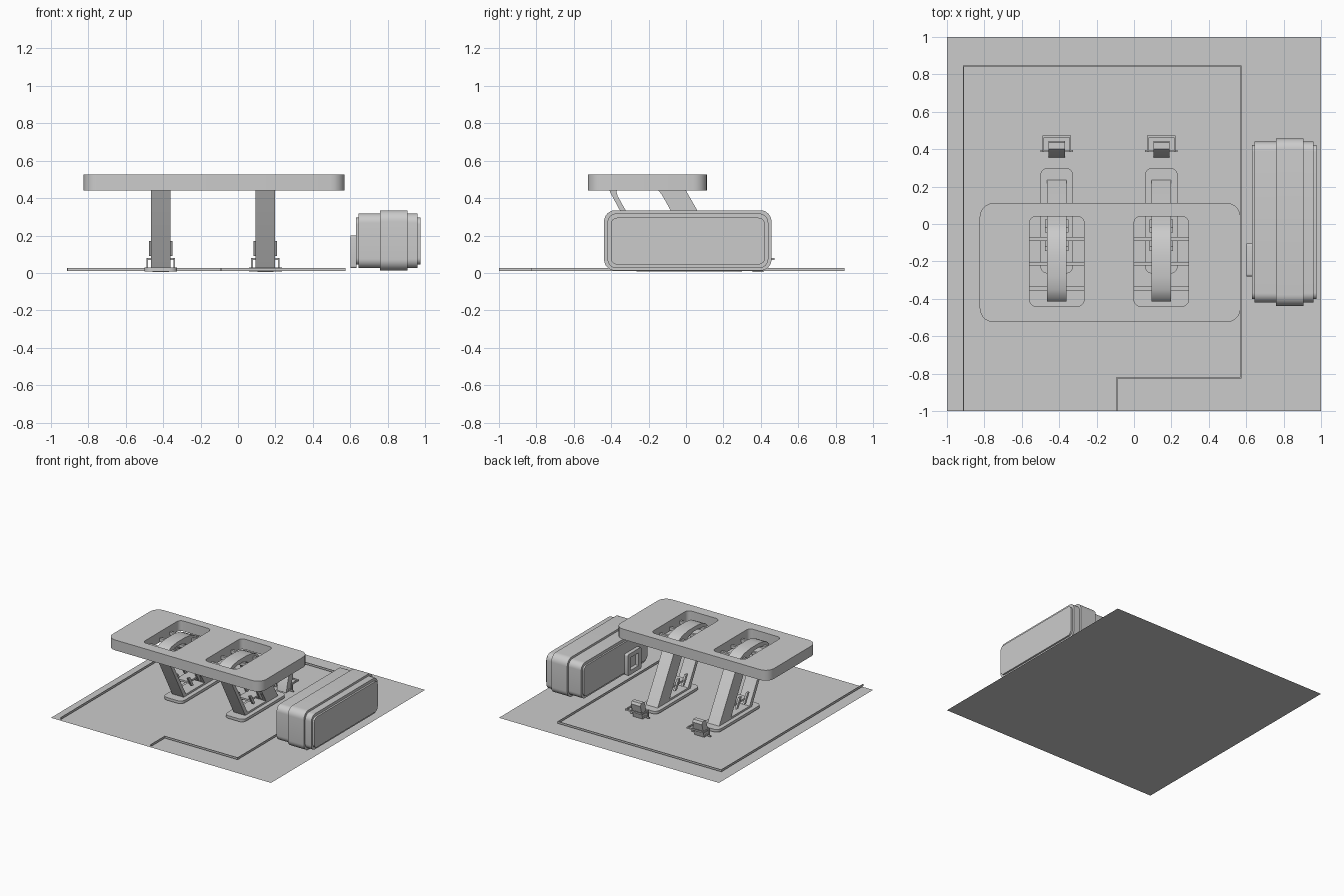
import bpy
import math
from mathutils import Matrix

cube = bpy.data.objects.get("Cube")
if cube:
    bpy.data.objects.remove(cube, do_unlink=True)

grey = bpy.data.materials.new("plain_grey")
grey.use_nodes = True
grey.diffuse_color = (0.6, 0.6, 0.6, 1)
grey.node_tree.nodes["Principled BSDF"].inputs["Base Color"].default_value = (0.6, 0.6, 0.6, 1)

# Local profile axes mapped to the world for each extrusion direction
AXES = {
    "z": Matrix.Identity(4),
    "x": Matrix(((0, 0, 1, 0), (1, 0, 0, 0), (0, 1, 0, 0), (0, 0, 0, 1))),
}


def add_mesh(name, mesh):
    obj = bpy.data.objects.new(name, mesh)
    bpy.context.collection.objects.link(obj)
    mesh.materials.clear()
    mesh.materials.append(grey)
    return obj


def rounded(u0, u1, v0, v1, r, steps=5):
    """Rounded rectangle outline."""
    points = []
    corners = [(u1 - r, v1 - r), (u0 + r, v1 - r), (u0 + r, v0 + r), (u1 - r, v0 + r)]
    for i, (u, v) in enumerate(corners):
        for s in range(steps + 1):
            a = (i + s / steps) * math.pi / 2
            points.append((u + r * math.cos(a), v + r * math.sin(a)))
    return points


def rect(u0, u1, v0, v1):
    return [(u0, v0), (u1, v0), (u1, v1), (u0, v1)]


def extrude(name, axis, low, high, outline, holes=()):
    """Extrude a flat outline with optional holes from low to high."""
    curve = bpy.data.curves.new(name, "CURVE")
    curve.dimensions = "2D"
    curve.fill_mode = "BOTH"
    curve.extrude = (high - low) / 2
    for loop in [outline, *holes]:
        spline = curve.splines.new("POLY")
        spline.points.add(len(loop) - 1)
        for p, (u, v) in zip(spline.points, loop):
            p.co = (u, v, 0, 1)
        spline.use_cyclic_u = True
    temp = bpy.data.objects.new(name + "_temp", curve)
    bpy.context.collection.objects.link(temp)
    graph = bpy.context.evaluated_depsgraph_get()
    mesh = bpy.data.meshes.new_from_object(temp.evaluated_get(graph))
    bpy.data.objects.remove(temp, do_unlink=True)
    bpy.data.curves.remove(curve)
    mesh.transform(AXES[axis] @ Matrix.Translation((0, 0, (low + high) / 2)))
    obj = add_mesh(name, mesh)
    bpy.ops.object.select_all(action="DESELECT")
    obj.select_set(True)
    bpy.context.view_layer.objects.active = obj
    bpy.ops.object.shade_smooth_by_angle(angle=math.radians(35))
    return obj


def block(name, x0, x1, y0, y1, z0, z1):
    return extrude(name, "z", z0, z1, rect(x0, x1, y0, y1))


# Ground sheet
sheet = bpy.data.meshes.new("ground_sheet")
sheet.from_pydata([(x, y, 0) for x, y in rect(-1, 1, -1, 1)], [], [(0, 1, 2, 3)])
add_mesh("ground_sheet", sheet)

# Thin raised border on the ground
path = [(-0.912, -1), (-0.912, 0.845), (0.572, 0.845), (0.572, -0.822),
        (-0.09, -0.822), (-0.09, -1)]
t = 0.003
for i, ((xa, ya), (xb, yb)) in enumerate(zip(path, path[1:])):
    block(f"border_{i + 1}", min(xa, xb) - t, max(xa, xb) + t,
          max(min(ya, yb) - t, -1), max(ya, yb) + t, 0.010, 0.026)

# Table top with two slots
centres = {"right": -0.413, "left": 0.146}
slots = [rounded(c - 0.146, c + 0.146, -0.44, 0.04, 0.035) for c in centres.values()]
extrude("table_top", "z", 0.44, 0.525, rounded(-0.825, 0.57, -0.525, 0.112, 0.075), slots)

# Slanted looped leg outline and its opening, both in y and z
leg_outer = [(0.245, 0.012), (0.0, 0.44), (-0.035, 0.478), (-0.09, 0.503), (-0.17, 0.515),
             (-0.28, 0.515), (-0.35, 0.505), (-0.395, 0.482), (-0.415, 0.455),
             (-0.405, 0.43), (-0.18, 0.012)]
leg_hole = [(0.08, 0.045), (-0.13, 0.42), (-0.165, 0.46), (-0.22, 0.48), (-0.3, 0.48),
            (-0.35, 0.465), (-0.372, 0.435), (-0.365, 0.41), (-0.16, 0.045)]

for side, c in centres.items():
    extrude(f"{side}_leg", "x", c - 0.053, c + 0.053, leg_outer, [leg_hole])
    extrude(f"{side}_leg_base", "z", 0.008, 0.03,
            rounded(c - 0.088, c + 0.088, -0.265, 0.3, 0.04))
    # Rungs across the slot
    for i, y in enumerate((-0.08, -0.212, -0.345)):
        block(f"{side}_slot_rung_{i + 1}", c - 0.146, c + 0.146, y - 0.01, y + 0.01, 0.45, 0.475)
    # Small ladder bracket inside the leg opening
    for s in (-1, 1):
        x = c + s * 0.055
        for k, y in enumerate((-0.1, 0.0)):
            extrude(f"{side}_bracket_post_{s}_{k}", "x", x - 0.008, x + 0.008,
                    [(y, 0.09), (y + 0.025, 0.09), (y - 0.02, 0.17), (y - 0.045, 0.17)])
    block(f"{side}_bracket_step", c - 0.053, c + 0.053, -0.13, 0.03, 0.12, 0.135)
    # Leaning pedal block behind the leg
    extrude(f"{side}_pedal", "x", c - 0.043, c + 0.043,
            [(0.355, 0.005), (0.415, 0.005), (0.445, 0.12), (0.435, 0.14), (0.4, 0.14), (0.385, 0.12)])
    # U-shaped staple around the pedal
    w = 0.077
    block(f"{side}_staple_back", c - w, c + w, 0.462, 0.472, 0.068, 0.08)
    block(f"{side}_staple_foot", c - w - 0.01, c + w + 0.01, 0.385, 0.395, 0.012, 0.022)
    for s in (-1, 1):
        x = c + s * (w - 0.005)
        block(f"{side}_staple_arm_{s}", x - 0.005, x + 0.005, 0.39, 0.47, 0.068, 0.08)
        block(f"{side}_staple_post_{s}", x - 0.005, x + 0.005, 0.385, 0.395, 0.012, 0.08)

# Large rounded case lying along the side
extrude("case_body", "x", 0.645, 0.96, rounded(-0.42, 0.44, 0.025, 0.318, 0.05, 8))
extrude("case_band", "x", 0.76, 0.905, rounded(-0.438, 0.457, 0.012, 0.335, 0.06, 8))
extrude("case_ends", "x", 0.632, 0.975, rounded(-0.402, 0.422, 0.045, 0.295, 0.035, 8))

# Loop handle on the inner end of the case
extrude("case_handle", "x", 0.602, 0.634, rounded(-0.28, -0.105, 0.025, 0.2, 0.012),
        [rect(-0.245, -0.14, 0.06, 0.165)])
